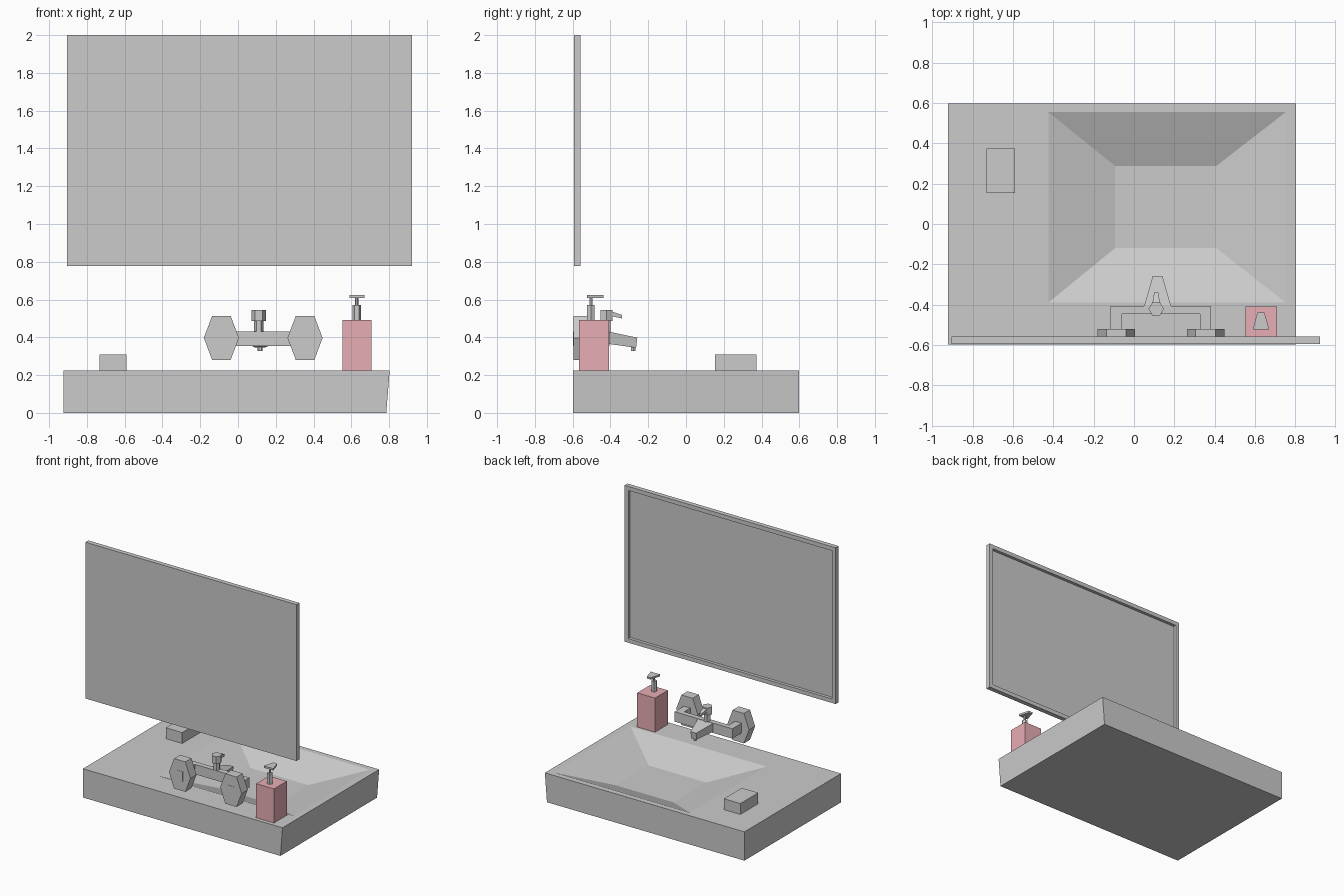
import bpy, bmesh, math

if "Cube" in bpy.data.objects:
    bpy.data.objects.remove(bpy.data.objects["Cube"])


def loft(name, rings, color=None):
    """Skin matching rings of points into a closed solid with end caps."""
    bm = bmesh.new()
    loops = [[bm.verts.new(p) for p in r] for r in rings]
    n = len(loops[0])
    for a, b in zip(loops, loops[1:]):
        for i in range(n):
            j = (i + 1) % n
            bm.faces.new((a[i], a[j], b[j], b[i]))
    bm.faces.new(loops[0][::-1])
    bm.faces.new(loops[-1])
    bmesh.ops.recalc_face_normals(bm, faces=bm.faces)
    me = bpy.data.meshes.new(name)
    bm.to_mesh(me)
    bm.free()
    ob = bpy.data.objects.new(name, me)
    bpy.context.collection.objects.link(ob)
    if color:
        mat = bpy.data.materials.new(name)
        mat.diffuse_color = color
        mat.use_nodes = True
        mat.node_tree.nodes["Principled BSDF"].inputs["Base Color"].default_value = mat.diffuse_color
        me.materials.append(mat)
    return ob


def rect_z(x0, x1, y0, y1, z):
    return [(x0, y0, z), (x1, y0, z), (x1, y1, z), (x0, y1, z)]


def rect_y(x0, x1, z0, z1, y):
    return [(x0, y, z0), (x1, y, z0), (x1, y, z1), (x0, y, z1)]


def box(name, x0, x1, y0, y1, z0, z1, color=None):
    return loft(name, [rect_z(x0, x1, y0, y1, z) for z in (z0, z1)], color)


def prism(name, cx, cy, r, z0, z1, sides=6):
    ang = [2 * math.pi * i / sides for i in range(sides)]
    return loft(name, [[(cx + r * math.cos(a), cy + r * math.sin(a), z) for a in ang]
                       for z in (z0, z1)])


# Counter slab with the sloping basin sunk into its top
TOP = 0.225
loft("counter_basin", [
    rect_z(-0.923, 0.785, -0.597, 0.597, 0),
    rect_z(-0.923, 0.803, -0.597, 0.597, TOP),
    rect_z(-0.425, 0.753, -0.39, 0.555, TOP),
    rect_z(-0.093, 0.407, -0.119, 0.287, 0.115)])

# Soap bar
box("soap_bar", -0.732, -0.59, 0.153, 0.374, TOP, 0.31)

# Mirror panel with a raised frame on the inner side
mx0, mx1, mz0, mz1, fr = -0.904, 0.922, 0.778, 2.0, 0.032
inner = (mx0 + fr, mx1 - fr, mz0 + fr, mz1 - fr)
loft("mirror", [
    rect_y(mx0, mx1, mz0, mz1, -0.594),
    rect_y(mx0, mx1, mz0, mz1, -0.558),
    rect_y(*inner, -0.558),
    rect_y(*inner, -0.582)])

# Soap dispenser: bottle, neck, stem and tapered nozzle
box("dispenser_bottle", 0.554, 0.708, -0.567, -0.408, TOP, 0.492, (0.8, 0.42, 0.46, 1))
prism("dispenser_neck", 0.629, -0.504, 0.022, 0.492, 0.572)
prism("dispenser_stem", 0.629, -0.504, 0.009, 0.572, 0.61)
loft("dispenser_nozzle", [[(0.589, -0.523, z), (0.671, -0.523, z),
                           (0.646, -0.438, z), (0.612, -0.438, z)] for z in (0.609, 0.624)])

# Tap crossbar, with a supply arm and hexagonal wall plate on each end
box("tap_crossbar", -0.116, 0.382, -0.446, -0.406, 0.355, 0.432)
for side, cx in (("left", -0.088), ("right", 0.355)):
    box("tap_arm_" + side, cx - 0.028, cx + 0.028, -0.597, -0.446, 0.355, 0.432)
    outline = [(-0.093, 0), (-0.049, -0.117), (0.049, -0.117),
               (0.093, 0), (0.049, 0.117), (-0.049, 0.117)]
    loft("tap_plate_" + side, [[(cx + x, y, 0.397 + z) for x, z in outline]
                               for y in (-0.595, -0.52)])

# Tapered spout with its outlet
loft("tap_spout", [rect_y(0.05, 0.184, 0.365, 0.43, -0.408),
                   [(0.093, -0.264, 0.345), (0.141, -0.264, 0.345),
                    (0.141, -0.258, 0.398), (0.093, -0.258, 0.398)]])
prism("spout_outlet", 0.117, -0.279, 0.013, 0.328, 0.355)

# Mixer stem, hexagonal head and lever
prism("mixer_stem", 0.11, -0.421, 0.025, 0.42, 0.487)
prism("mixer_head", 0.11, -0.421, 0.038, 0.487, 0.545)
loft("mixer_lever", [rect_y(0.089, 0.131, 0.515, 0.54, -0.405),
                     rect_y(0.1, 0.12, 0.5, 0.519, -0.339)])
